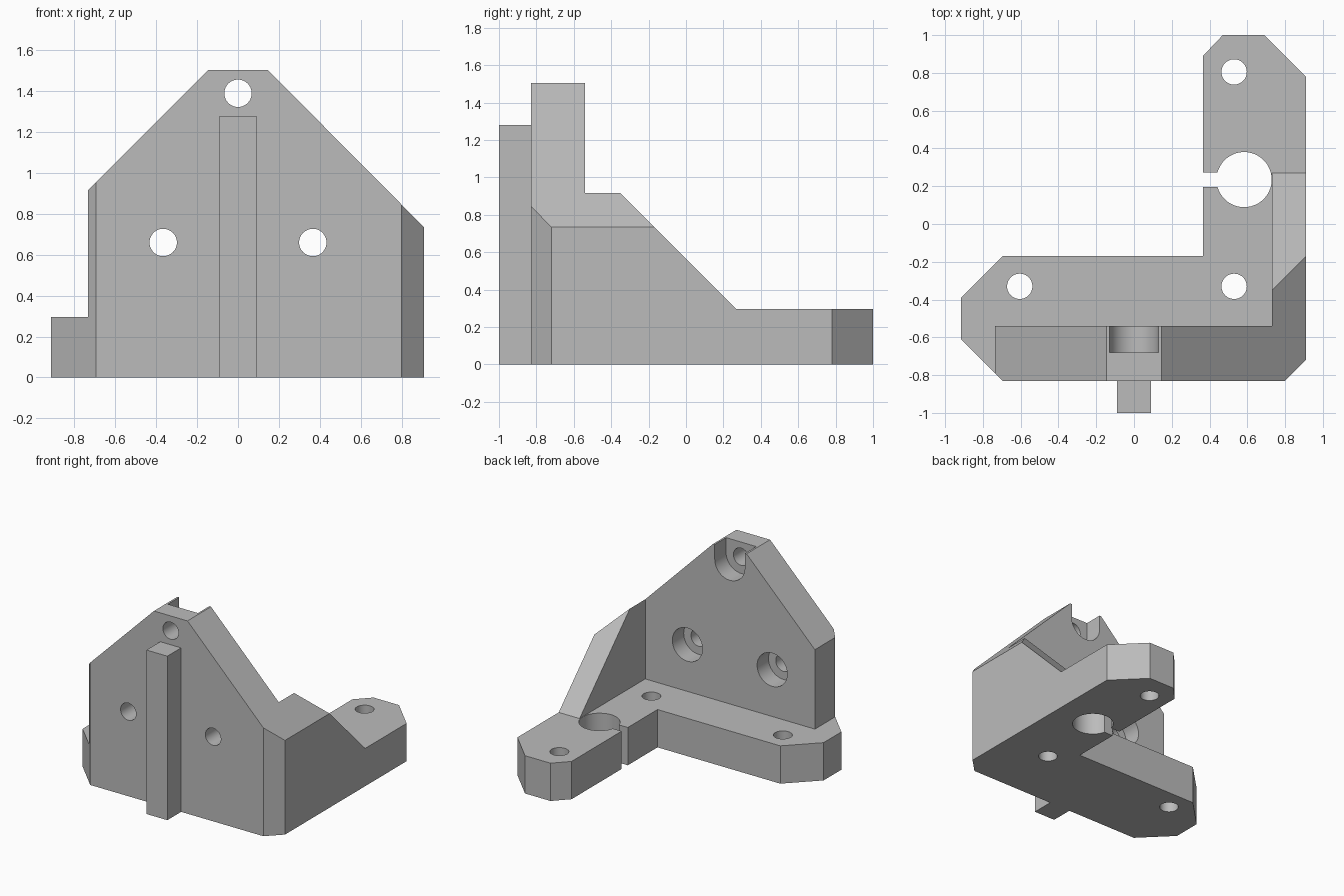
import bpy, bmesh, math
from mathutils import Matrix, Vector

if "Cube" in bpy.data.objects:
    bpy.data.objects.remove(bpy.data.objects["Cube"])

grey = bpy.data.materials.new("plain_grey")
grey.diffuse_color = (0.5, 0.5, 0.5, 1)
grey.use_nodes = True
grey.node_tree.nodes["Principled BSDF"].inputs["Base Color"].default_value = grey.diffuse_color

TOP, FRONT, SIDE = (0, 1, 2), (0, 2, 1), (1, 2, 0)   # axes: profile u, profile v, extrusion


def prism(name, axes, points, lo, hi):
    """Extrude a 2D profile between lo and hi along the remaining axis."""
    bm = bmesh.new()
    verts = []
    for u, v in points:
        co = [0, 0, 0]
        co[axes[0]], co[axes[1]], co[axes[2]] = u, v, lo
        verts.append(bm.verts.new(co))
    face = bm.faces.new(verts)
    shift = Vector((0, 0, 0))
    shift[axes[2]] = hi - lo
    ext = bmesh.ops.extrude_face_region(bm, geom=[face], use_keep_orig=True)
    bmesh.ops.translate(bm, vec=shift,
                        verts=[g for g in ext["geom"] if isinstance(g, bmesh.types.BMVert)])
    bmesh.ops.recalc_face_normals(bm, faces=bm.faces)
    me = bpy.data.meshes.new(name)
    bm.to_mesh(me)
    bm.free()
    me.materials.append(grey)
    ob = bpy.data.objects.new(name, me)
    bpy.context.collection.objects.link(ob)
    return ob


def box(name, x0, x1, y0, y1, z0, z1):
    return prism(name, TOP, [(x0, y0), (x1, y0), (x1, y1), (x0, y1)], z0, z1)


def circle(u, v, r, n=48):
    return [(u + r * math.cos(2 * math.pi * i / n), v + r * math.sin(2 * math.pi * i / n))
            for i in range(n)]


def combine(target, other, operation):
    mod = target.modifiers.new("combine", 'BOOLEAN')
    mod.operation, mod.solver, mod.object = operation, 'EXACT', other
    bpy.context.view_layer.objects.active = target
    bpy.ops.object.modifier_apply(modifier=mod.name)
    bpy.data.objects.remove(other)


# L-shaped foot plate
foot = [(-0.695, -0.83), (0.80, -0.83), (0.91, -0.72), (0.91, 0.78), (0.69, 1.0), (0.47, 1.0),
        (0.365, 0.89), (0.365, -0.17), (-0.695, -0.17), (-0.915, -0.39), (-0.915, -0.61)]
bracket = prism("mounting_bracket", TOP, foot, 0, 0.295)

# Upright wall and side gusset, both trimmed to the peaked front outline
peak = [(-1, -0.2), (0.91, -0.2), (0.91, 0.735), (0.145, 1.505), (-0.145, 1.505), (-1, 0.65)]
wall = prism("wall", TOP, [(-0.695, -0.83), (0.80, -0.83), (0.91, -0.72), (0.91, -0.54),
                           (-0.735, -0.54), (-0.735, -0.79)], 0, 1.6)
gusset = prism("gusset", SIDE, [(-0.6, 0), (0.27, 0), (0.27, 0.295), (-0.355, 0.92),
                                (-0.6, 0.92)], 0.73, 0.91)
for part in (wall, gusset):
    combine(part, prism("outline", FRONT, peak, -1.2, 1.2), 'INTERSECT')
    combine(bracket, part, 'UNION')

# Locating rib on the front
combine(bracket, box("rib", -0.09, 0.09, -1.0, -0.83, 0, 1.28), 'UNION')

# Foot screw holes, clamp bore and its slot
for x, y, r in ((0.53, 0.805, 0.067), (0.53, -0.33, 0.067), (-0.605, -0.33, 0.067),
                (0.583, 0.235, 0.146)):
    combine(bracket, prism("bore", TOP, circle(x, y, r), -0.1, 0.5), 'DIFFERENCE')
combine(bracket, box("slot", 0.3, 0.5, 0.197, 0.272, -0.1, 0.4), 'DIFFERENCE')

# Wall screw holes with counterbores at the back; the top one is open upwards
for x, z in ((-0.366, 0.66), (0.366, 0.66), (0, 1.39)):
    combine(bracket, prism("bore", FRONT, circle(x, z, 0.067), -0.9, -0.5), 'DIFFERENCE')
    pocket = circle(x, z, 0.13)
    if x == 0:
        pocket = [p for p in pocket if p[1] <= z + 1e-6]
        pocket = sorted(pocket) + [(0.13, 1.7), (-0.13, 1.7)]
    combine(bracket, prism("pocket", FRONT, pocket, -0.68, -0.45), 'DIFFERENCE')

# Merge flat regions and smooth only the round bores
bm = bmesh.new()
bm.from_mesh(bracket.data)
bmesh.ops.remove_doubles(bm, verts=bm.verts, dist=0.0005)
bmesh.ops.dissolve_limit(bm, angle_limit=math.radians(1), verts=bm.verts, edges=bm.edges)
bm.to_mesh(bracket.data)
bm.free()
bpy.ops.object.select_all(action='DESELECT')
bracket.select_set(True)
bpy.context.view_layer.objects.active = bracket
bpy.ops.object.shade_smooth_by_angle(angle=math.radians(30))
